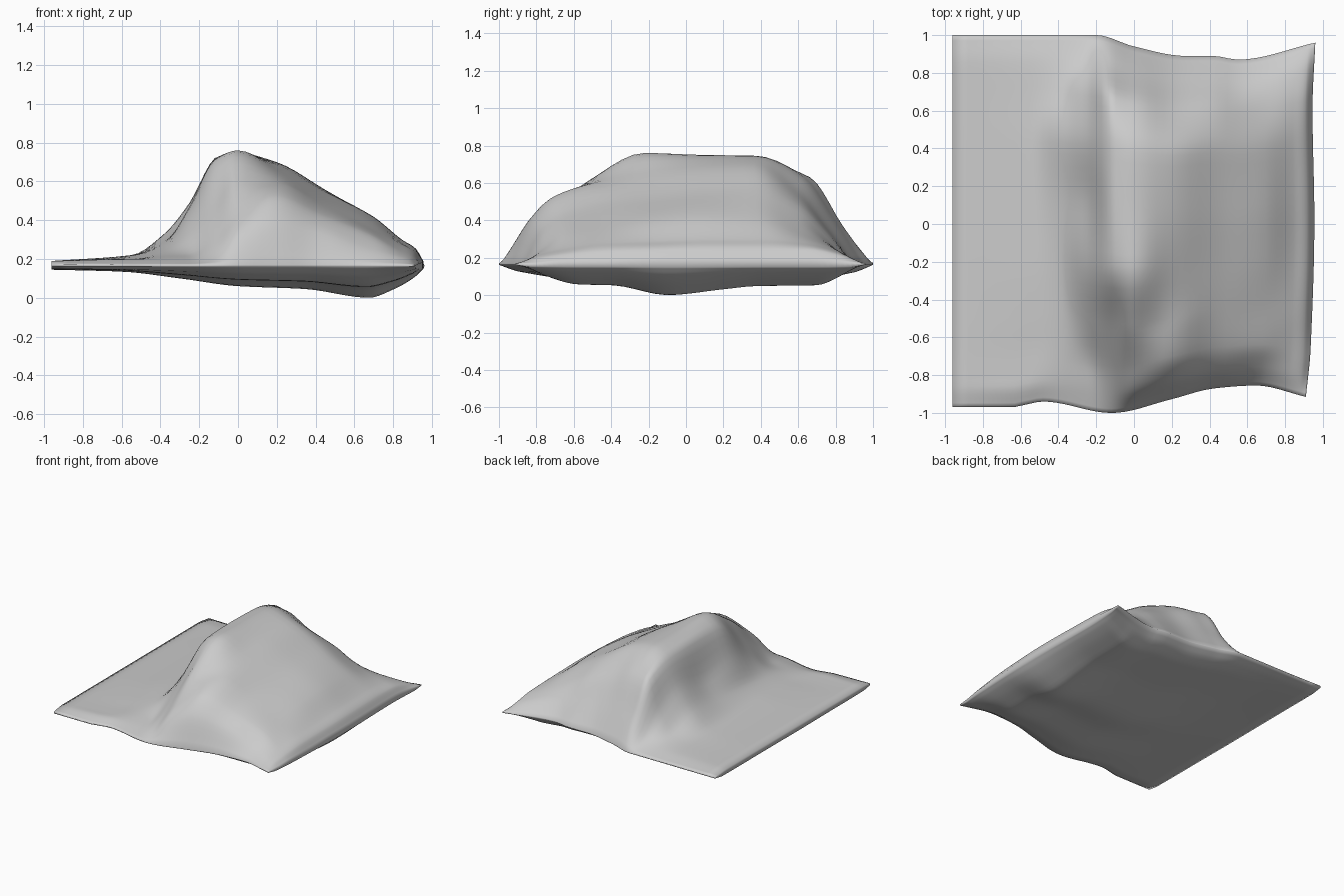
import bpy, bmesh
from math import radians

if "Cube" in bpy.data.objects:
    bpy.data.objects.remove(bpy.data.objects["Cube"])


def curve(xs, ys, x):
    """Smooth curve through the points without overshoot."""
    n = len(xs)
    d = [(ys[i + 1] - ys[i]) / (xs[i + 1] - xs[i]) for i in range(n - 1)]

    def tangent(i):
        if i == 0:
            return d[0]
        if i == n - 1:
            return d[-1]
        a, b = d[i - 1], d[i]
        return 2 * a * b / (a + b) if a * b > 0 else 0

    i = 0
    while i < n - 2 and x > xs[i + 1]:
        i += 1
    h = xs[i + 1] - xs[i]
    t = min(max((x - xs[i]) / h, 0), 1)
    return ((2 * t**3 - 3 * t**2 + 1) * ys[i] + (t**3 - 2 * t**2 + t) * h * tangent(i)
            + (3 * t**2 - 2 * t**3) * ys[i + 1] + (t**3 - t**2) * h * tangent(i + 1))


def stations(knots, steps):
    out = [a + (b - a) * k / steps for a, b in zip(knots, knots[1:]) for k in range(steps)]
    return out + [knots[-1]]


# Height profiles of the hill: one south-to-north row per x station
Y = [-.96, -.85, -.72, -.5, -.2, .1, .4, .65, .82, .96]
X = [-.96, -.55, -.38, -.25, -.12, 0, .2, .45, .7, .85, .92, .96]
ROWS = [
    [.175] + [.19] * 8 + [.175],
    [.17, .20, .20, .21, .22, .22, .22, .21, .20, .17],
    [.17, .20, .22, .25, .28, .30, .33, .25, .21, .17],
    [.17, .20, .23, .34, .47, .43, .49, .38, .24, .17],
    [.17, .24, .32, .48, .71, .72, .71, .63, .37, .17],
    [.17, .34, .44, .61, .76, .75, .745, .63, .39, .17],
    [.17, .41, .53, .60, .66, .69, .70, .56, .36, .17],
    [.17, .35, .43, .48, .52, .55, .56, .47, .32, .17],
    [.17, .26, .33, .36, .40, .42, .41, .34, .27, .17],
    [.17, .22, .25, .28, .29, .30, .30, .28, .24, .17],
    [.17, .20, .22, .24, .25, .255, .255, .25, .22, .17],
    [.17, .17, .18, .18, .19, .19, .19, .19, .18, .17],
]


def top(x, y):
    return curve(X, [curve(Y, r, y) for r in ROWS], x)


# Underside sag, as the product of two profiles
def bottom(x, y):
    sx = curve([-.96, -.6, -.3, 0, .35, .68, .8, .92, .96],
               [.005, .015, .05, .09, .105, .15, .11, .04, 0], x)
    sy = curve([-.96, -.85, -.65, -.45, -.12, .2, .4, .75, .88, .96],
               [0, .3, .62, .65, 1, .8, .68, .65, .35, 0], y)
    return .15 - sx * sy + .012 * max(0, (abs(y) - .88) / .08)


# Wavy plan outline
def front(x):
    return curve([-.96, -.65, -.48, -.12, .2, .45, .68, .96],
                 [-.97, -.97, -.94, -1, -.93, -.87, -.855, -.915], x)


def back(x):
    return curve([-.96, -.2, 0, .27, .42, .55, .96],
                 [1, 1, .94, .89, .89, .87, .96], x)


def right(y):
    return curve([-.96, -.7, 0, .6, .96], [.91, .935, .955, .945, .96], y)


us, vs = stations(X, 5), stations(Y, 5)
bm = bmesh.new()


def sheet(height):
    grid = []
    for u in us:
        f, b = front(u), back(u)
        grid.append([bm.verts.new((
            u * (right(v) / .96 if u > 0 else 1),
            f + (b - f) * (v + .96) / 1.92,
            height(u, v))) for v in vs])
    for i in range(len(us) - 1):
        for j in range(len(vs) - 1):
            bm.faces.new((grid[i][j], grid[i + 1][j], grid[i + 1][j + 1], grid[i][j + 1]))
    return grid


def rim(g):
    return ([r[0] for r in g] + g[-1][1:] + [r[-1] for r in g[-2::-1]] + g[0][-2:0:-1])


# Top and underside joined by a thin side wall
hi, lo = rim(sheet(top)), rim(sheet(bottom))
for k in range(len(hi)):
    bm.faces.new((hi[k - 1], hi[k], lo[k], lo[k - 1]))
bmesh.ops.recalc_face_normals(bm, faces=bm.faces)

mesh = bpy.data.meshes.new("hill_terrain")
bm.to_mesh(mesh)
bm.free()
hill = bpy.data.objects.new("hill_terrain", mesh)
bpy.context.collection.objects.link(hill)
bpy.context.view_layer.objects.active = hill
hill.select_set(True)
bpy.ops.object.shade_smooth_by_angle(angle=radians(100))
